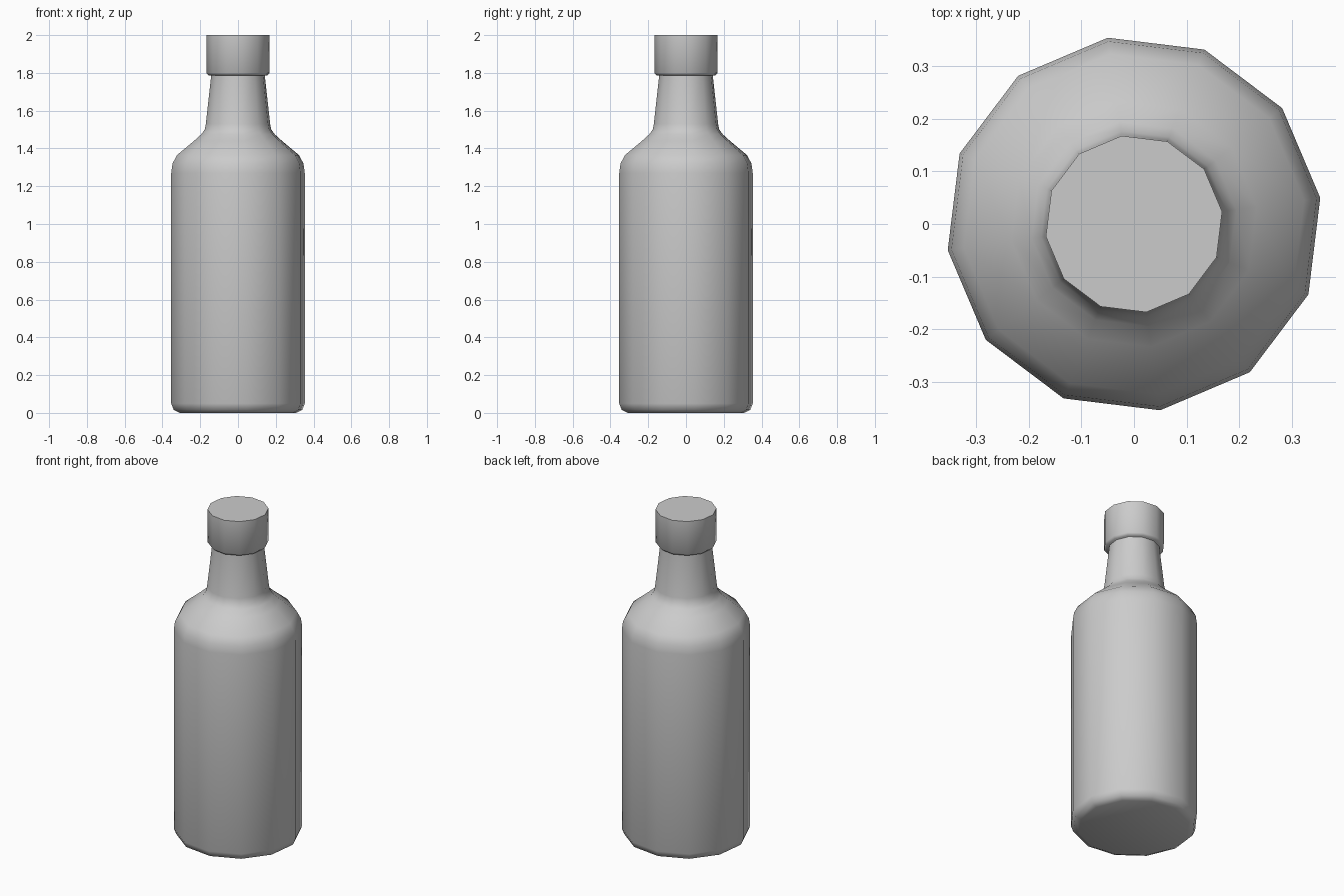
import bpy
import bmesh
from math import cos, sin, radians

SIDES = 12
TURN = radians(8)

if "Cube" in bpy.data.objects:
    bpy.data.objects.remove(bpy.data.objects["Cube"], do_unlink=True)

# Single grey finish
grey = bpy.data.materials.new("plain_grey")
grey.use_nodes = True
colour = (0.6, 0.6, 0.6, 1)
grey.diffuse_color = colour
grey.node_tree.nodes["Principled BSDF"].inputs["Base Color"].default_value = colour


def lathe(name, profile):
    """Closed twelve-sided turned solid from (radius, height) pairs."""
    bm = bmesh.new()
    rings = []
    for r, z in profile:
        angles = [TURN + radians(360 * i / SIDES) for i in range(SIDES)]
        rings.append([bm.verts.new((r * cos(a), r * sin(a), z)) for a in angles])
    for low, high in zip(rings, rings[1:]):
        for i in range(SIDES):
            j = (i + 1) % SIDES
            bm.faces.new((low[i], low[j], high[j], high[i]))
    bm.faces.new(rings[0][::-1])
    bm.faces.new(rings[-1])
    mesh = bpy.data.meshes.new(name)
    bm.to_mesh(mesh)
    bm.free()
    mesh.materials.append(grey)
    obj = bpy.data.objects.new(name, mesh)
    bpy.context.collection.objects.link(obj)
    bpy.ops.object.select_all(action="DESELECT")
    obj.select_set(True)
    bpy.context.view_layer.objects.active = obj
    bpy.ops.object.shade_smooth_by_angle(angle=radians(62))
    return obj


# Body with rounded foot, sloping shoulder and tapered neck
lathe("bottle_body", [
    (0.31, 0), (0.343, 0.015), (0.357, 0.05),
    (0.357, 1.27), (0.35, 1.32), (0.326, 1.365),
    (0.235, 1.44), (0.196, 1.475), (0.178, 1.5), (0.172, 1.53),
    (0.143, 1.79), (0.143, 1.82),
])

# Cap with a small softened lower rim
lathe("bottle_cap", [(0.158, 1.787), (0.169, 1.8), (0.169, 2)])
